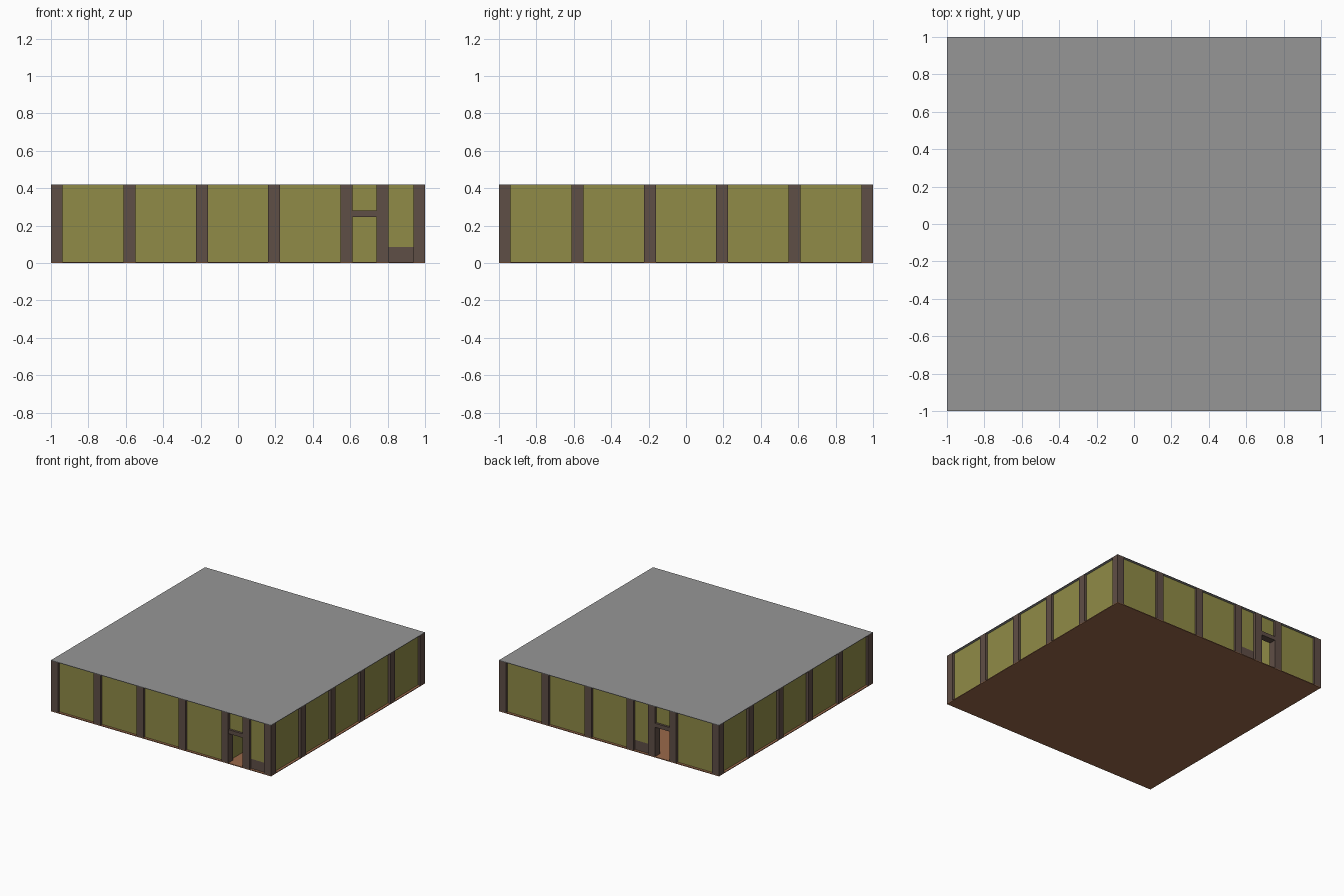
import bpy, bmesh, math
from mathutils import Matrix

if "Cube" in bpy.data.objects:
    bpy.data.objects.remove(bpy.data.objects["Cube"])


def srgb(r, g, b):
    def f(c):
        c /= 255
        return c / 12.92 if c <= 0.04045 else ((c + 0.055) / 1.055) ** 2.4
    return (f(r), f(g), f(b), 1)


def material(name, rgb):
    m = bpy.data.materials.new(name)
    m.diffuse_color = srgb(*rgb)
    m.use_nodes = True
    m.node_tree.nodes["Principled BSDF"].inputs["Base Color"].default_value = m.diffuse_color
    return m


OLIVE = material("olive wall", (144, 139, 71))
TIMBER = material("dark timber", (95, 78, 70))
FLOOR = material("brown floor", (154, 105, 74))
ROOF = material("grey roof", (150, 150, 150))

H = 0.42          # total height
B, T = 0.006, 0.416   # top of floor, underside of roof
P = 0.0315        # half width of a post
E = 1 - P         # centre line of the outer posts


def box_part(name, mat, boxes, turn=0.0):
    """One object from boxes (x0, x1, y0, y1, z0, z1), turned about z."""
    bm = bmesh.new()
    for x0, x1, y0, y1, z0, z1 in boxes:
        m = (Matrix.Translation(((x0 + x1) / 2, (y0 + y1) / 2, (z0 + z1) / 2))
             @ Matrix.Diagonal((x1 - x0, y1 - y0, z1 - z0, 1)))
        bmesh.ops.create_cube(bm, size=1, matrix=m)
    bmesh.ops.transform(bm, matrix=Matrix.Rotation(turn, 4, 'Z'), verts=bm.verts)
    me = bpy.data.meshes.new(name)
    bm.to_mesh(me)
    bm.free()
    me.materials.append(mat)
    ob = bpy.data.objects.new(name, me)
    bpy.context.collection.objects.link(ob)
    return ob


# floor and roof sheets
box_part("floor", FLOOR, [(-1, 1, -1, 1, 0, B)])
box_part("roof", ROOF, [(-1, 1, -1, 1, T, H)])

# corner posts
box_part("corner_posts", TIMBER,
         [(x - P, x + P, y - P, y + P, B, T) for x in (-E, E) for y in (-E, E)])

GRID = [-E, -0.58, -0.192, 0.192, 0.58, E]


def wall(side, turn, extra=None, door=None, low=None):
    """Wall modelled on the front side, then turned into place."""
    posts = sorted(GRID + ([extra] if extra else []))
    box_part(side + "_posts", TIMBER,
             [(x - P, x + P, -1, -1 + 2 * P, B, T) for x in posts[1:-1]], turn)
    panels, boards, lintels = [], [], []
    y0, y1 = -0.98, -0.955
    for i, (a, b) in enumerate(zip(posts, posts[1:])):
        a, b = a + P, b - P
        if i == door:
            lintels.append((a, b, -0.998, -0.939, 0.247, 0.28))
            panels.append((a, b, y0, y1, 0.28, T))
        elif i == low:
            boards.append((a, b, y0, y1, B, 0.085))
            panels.append((a, b, y0, y1, 0.085, T))
        else:
            panels.append((a, b, y0, y1, B, T))
    box_part(side + "_panels", OLIVE, panels, turn)
    if lintels:
        box_part(side + "_door_lintel", TIMBER, lintels, turn)
    if boards:
        box_part(side + "_low_board", TIMBER, boards, turn)
    if door is not None:
        # inner partition running in from the post beside the door
        box_part(side + "_partition", OLIVE,
                 [(0.568, 0.592, -1 + 2 * P, -0.192 - P, B, T)], turn)
        box_part(side + "_partition_post", TIMBER,
                 [(0.58 - P, 0.58 + P, -0.192 - P, -0.192 + P, B, T)], turn)


wall("front", 0, extra=0.773, door=4, low=5)
wall("right", math.pi / 2)
wall("back", math.pi, extra=0.386, door=4, low=3)
wall("left", -math.pi / 2)
